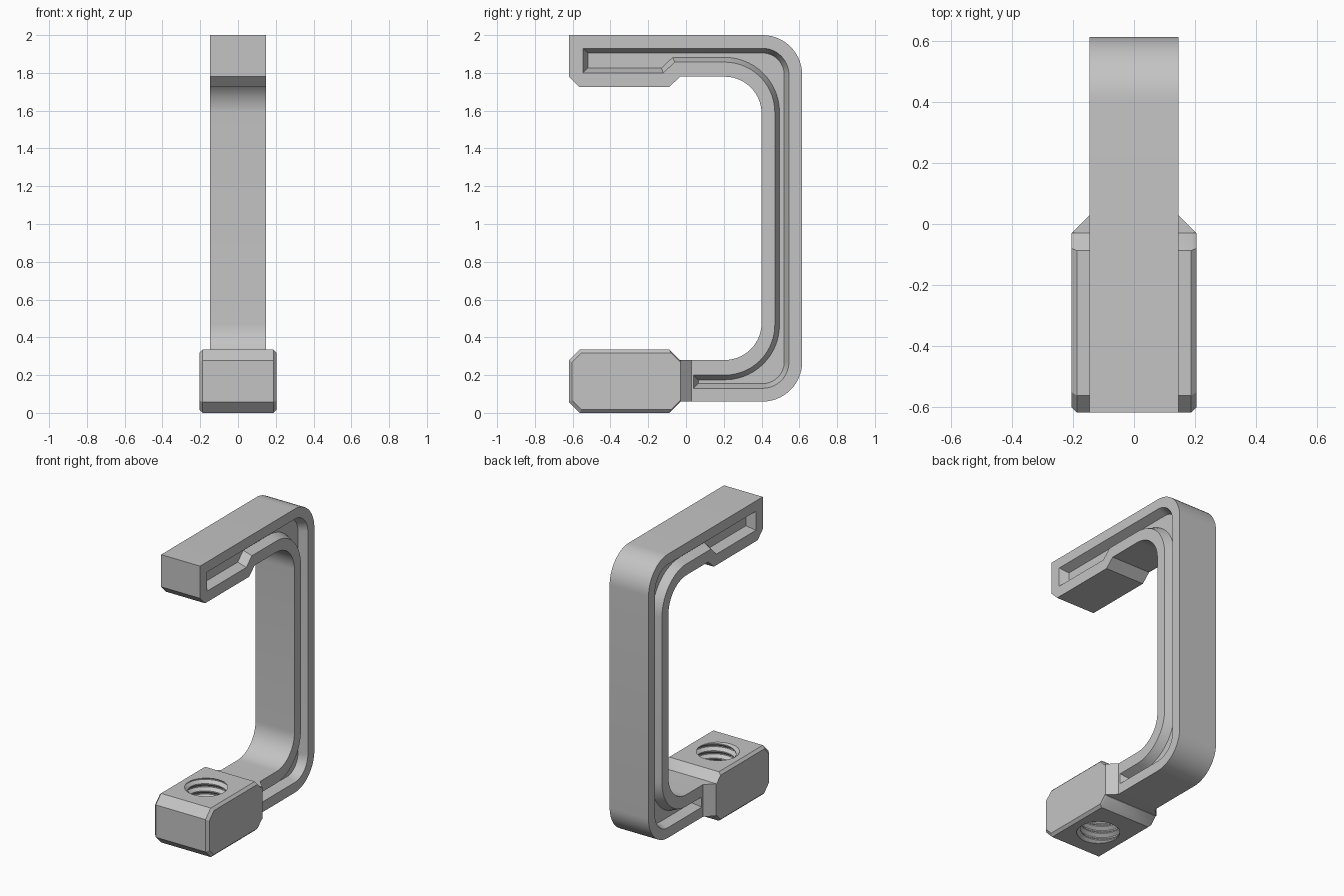
import bpy
import bmesh
from math import sin, cos, pi, radians

cube = bpy.data.objects.get("Cube")
if cube:
    bpy.data.objects.remove(cube, do_unlink=True)

GREY = (0.55, 0.55, 0.55, 1)
grey = bpy.data.materials.new("plain grey")
grey.use_nodes = True
grey.diffuse_color = GREY
grey.node_tree.nodes["Principled BSDF"].inputs["Base Color"].default_value = GREY

HALF = 0.147        # half thickness of the frame
BLOCK_HALF = 0.205  # half thickness of the threaded block


def arc(cy, cz, r, start, end, steps=14):
    """Points of an arc in the side plane, angles in degrees."""
    angles = [radians(start + (end - start) * i / steps) for i in range(steps + 1)]
    return [(cy + r * cos(a), cz + r * sin(a)) for a in angles]


def finish(name, bm):
    bmesh.ops.recalc_face_normals(bm, faces=bm.faces)
    mesh = bpy.data.meshes.new(name)
    bm.to_mesh(mesh)
    bm.free()
    mesh.materials.append(grey)
    obj = bpy.data.objects.new(name, mesh)
    bpy.context.collection.objects.link(obj)
    return obj


def loft(name, rings):
    """Closed solid through rings of 3D points of equal length."""
    bm = bmesh.new()
    loops = [[bm.verts.new(p) for p in ring] for ring in rings]
    n = len(loops[0])
    for a, b in zip(loops, loops[1:]):
        for i in range(n):
            j = (i + 1) % n
            bm.faces.new((a[i], a[j], b[j], b[i]))
    bm.faces.new(loops[0])
    bm.faces.new(loops[-1])
    return finish(name, bm)


def side_loft(name, sections):
    """Loft of (x, side profile) sections."""
    return loft(name, [[(x, y, z) for y, z in prof] for x, prof in sections])


def activate(obj):
    bpy.ops.object.select_all(action='DESELECT')
    obj.select_set(True)
    bpy.context.view_layer.objects.active = obj


def cut(obj, cutter):
    cutter.hide_render = True
    mod = obj.modifiers.new("cut", 'BOOLEAN')
    mod.operation = 'DIFFERENCE'
    mod.solver = 'EXACT'
    mod.object = cutter
    activate(obj)
    bpy.ops.object.modifier_apply(modifier=mod.name)
    bpy.data.objects.remove(cutter, do_unlink=True)


# C-shaped frame with a chamfered jaw at the top
outline = ([(-0.62, 2.0)]
           + arc(0.405, 1.79, 0.21, 90, 0)
           + arc(0.405, 0.27, 0.21, 0, -90)
           + [(-0.1, 0.06), (-0.1, 0.28)]
           + arc(0.205, 0.475, 0.195, -90, 0)
           + arc(0.205, 1.585, 0.195, 0, 90)
           + [(-0.03, 1.78), (-0.09, 1.725), (-0.565, 1.725), (-0.62, 1.78)])
frame = side_loft("clamp_frame", [(-HALF, outline), (HALF, outline)])


# Sloped groove along both sides of the frame
def groove(d):
    return ([(d - 0.545, 1.93 - d)]
            + arc(0.405, 1.79, 0.14 - d, 90, 0)
            + arc(0.405, 0.27, 0.14 - d, 0, -90)
            + [(0.04 + d, 0.13 + d), (0.04 + d, 0.2 - d)]
            + arc(0.205, 0.465, 0.265 + d, -90, 0)
            + arc(0.205, 1.592, 0.265 + d, 0, 90)
            + [(-0.06 - 0.41 * d, 1.857 + d), (-0.12 - 0.41 * d, 1.8 + d),
               (d - 0.545, 1.8 + d)])


DEPTH, SLOPE = 0.058, 0.025
OVER = 0.01
for side in (-1, 1):
    cutter = side_loft("groove_cutter", [
        (side * (HALF + OVER), groove(-SLOPE * OVER / DEPTH)),
        (side * (HALF - DEPTH), groove(SLOPE))])
    cut(frame, cutter)


# Threaded block with chamfered corners and softened side edges
def octagon(d):
    y0, y1, z0, z1, c = d - 0.62, -0.03, d, 0.335 - d, 0.057 - 0.4 * d
    return [(y0, z0 + c), (y0 + c, z0), (y1 - c, z0), (y1, z0 + c),
            (y1, z1 - c), (y1 - c, z1), (y0 + c, z1), (y0, z1 - c)]


EDGE = 0.017
block = side_loft("threaded_block", [
    (-BLOCK_HALF, octagon(EDGE)), (EDGE - BLOCK_HALF, octagon(0)),
    (BLOCK_HALF - EDGE, octagon(0)), (BLOCK_HALF, octagon(EDGE))])

# Flare joining the block to the narrower arm
plan = [(-BLOCK_HALF, -0.03), (BLOCK_HALF, -0.03), (HALF, 0.028), (-HALF, 0.028)]
flare = loft("block_flare", [[(x, y, z) for x, y in plan] for z in (0.06, 0.28)])


# Helical thread cutter: rows wrap one pitch higher after each turn
def thread_cutter(cy, r_in, r_out, pitch, z_start, turns, n=40):
    bm = bmesh.new()
    radii = (r_in, r_in, r_out, r_out)
    heights = (0, 0.15, 0.5, 0.65)
    rows = 4 * turns
    grid = []
    for k in range(rows + 1):
        z = z_start + pitch * (k // 4 + heights[k % 4])
        r = radii[k % 4]
        grid.append([bm.verts.new((r * cos(2 * pi * i / n),
                                   cy + r * sin(2 * pi * i / n),
                                   z + pitch * i / n)) for i in range(n)])

    def vert(k, i):
        return grid[k][i] if i < n else grid[k + 4][0]

    for i in range(n):
        top = rows if i < n - 1 else rows - 4
        for k in range(top):
            bm.faces.new((vert(k, i), vert(k, i + 1), vert(k + 1, i + 1), vert(k + 1, i)))
    # Close both stepped ends with fans
    tip_z = (z_start - pitch, z_start + pitch * (turns + 2))
    low = grid[0] + [grid[k][0] for k in (4, 3, 2, 1)]
    high = grid[rows] + [grid[rows - j][n - 1] for j in (1, 2, 3, 4)]
    for ring, z in ((low, tip_z[0]), (high, tip_z[1])):
        tip = bm.verts.new((0, cy, z))
        for a, b in zip(ring, ring[1:] + ring[:1]):
            bm.faces.new((tip, a, b))
    return finish("thread_cutter", bm)


cut(block, thread_cutter(-0.327, 0.122, 0.145, 0.05, -0.12, 11))

# Smooth the curves and keep the edges sharp
for obj in (frame, block, flare):
    activate(obj)
    bpy.ops.object.shade_smooth_by_angle(angle=radians(25))
